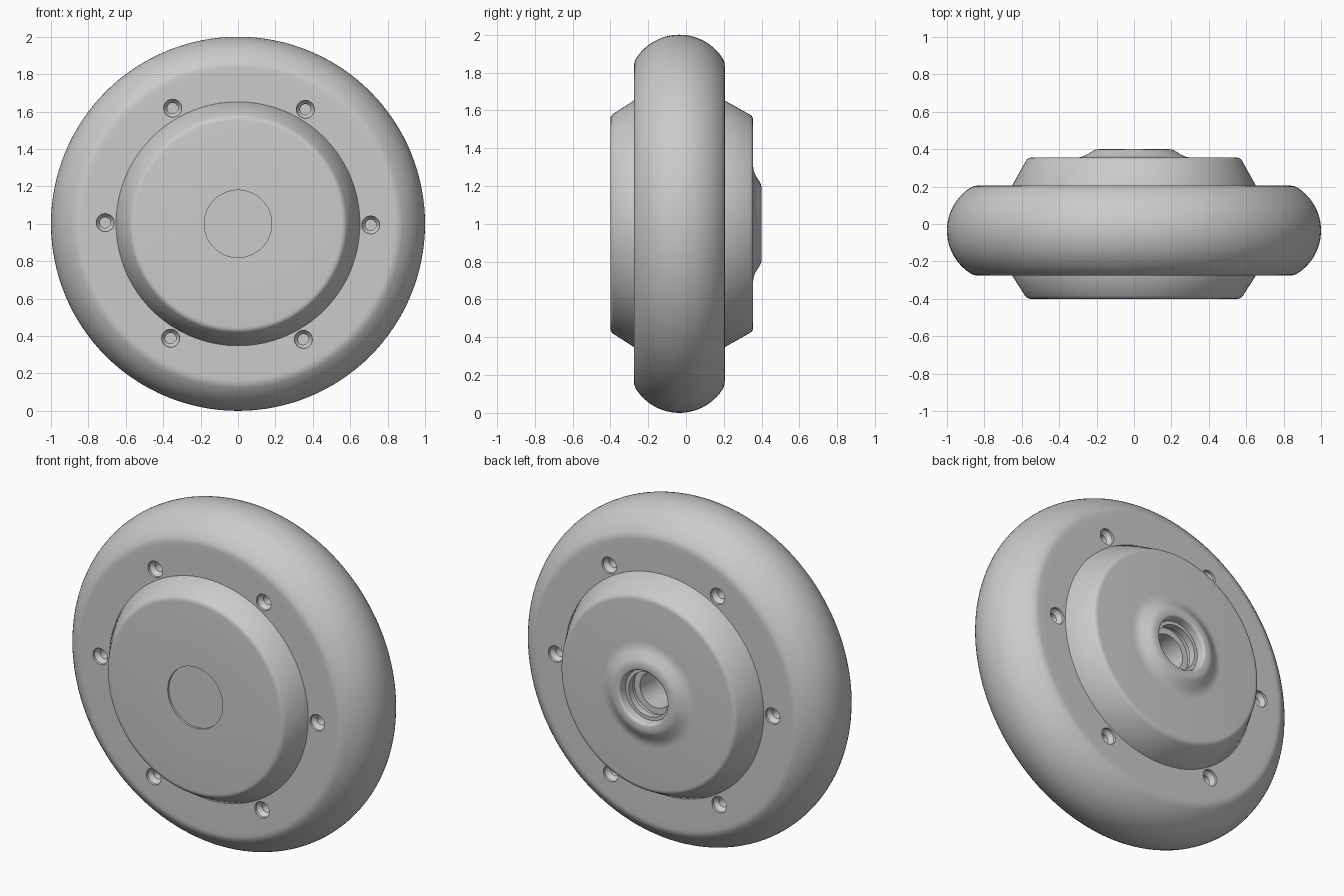
import bpy
import bmesh
import math
from mathutils import Matrix, Vector

if "Cube" in bpy.data.objects:
    bpy.data.objects.remove(bpy.data.objects["Cube"], do_unlink=True)

grey = bpy.data.materials.new("plain grey")
grey.use_nodes = True
colour = (0.6, 0.6, 0.6, 1)
grey.diffuse_color = colour
grey.node_tree.nodes["Principled BSDF"].inputs["Base Color"].default_value = colour

AXLE = Vector((0, 0, 1))


def fillet(a, corner, b, size, steps=4):
    """Rounded corner points between two profile segments."""
    a, c, b = Vector(a), Vector(corner), Vector(b)
    p, q = c + (a - c).normalized() * size, c + (b - c).normalized() * size
    ts = [i / steps for i in range(steps + 1)]
    return [tuple(p * (1 - t) ** 2 + c * 2 * t * (1 - t) + q * t * t) for t in ts]


def add_lathe(bm, profile, centre, segments, closed=False):
    """Turn (radius, y) points about an axis parallel to y."""
    rings = []
    for r, y in profile:
        if r == 0:
            rings.append([bm.verts.new(centre + Vector((0, y, 0)))] * segments)
            continue
        angles = [math.tau * i / segments for i in range(segments)]
        rings.append([bm.verts.new(centre + Vector((r * math.cos(a), y, r * math.sin(a))))
                      for a in angles])
    pairs = list(zip(rings, rings[1:]))
    if closed:
        pairs.append((rings[-1], rings[0]))
    for a, b in pairs:
        for i in range(segments):
            j = (i + 1) % segments
            bm.faces.new(dict.fromkeys((a[i], a[j], b[j], b[i])))


def finish(name, bm):
    bmesh.ops.recalc_face_normals(bm, faces=bm.faces)
    mesh = bpy.data.meshes.new(name)
    bm.to_mesh(mesh)
    bm.free()
    obj = bpy.data.objects.new(name, mesh)
    bpy.context.collection.objects.link(obj)
    mesh.materials.append(grey)
    return obj


def smooth(obj, degrees=35):
    bpy.ops.object.select_all(action="DESELECT")
    obj.select_set(True)
    bpy.context.view_layer.objects.active = obj
    bpy.ops.object.shade_smooth_by_angle(angle=math.radians(degrees))


def lathe(name, profile, closed=False):
    bm = bmesh.new()
    add_lathe(bm, profile, AXLE, 128, closed)
    obj = finish(name, bm)
    smooth(obj)
    return obj


# Tyre: flat side walls and a round tread
FRONT, BACK = -0.275, 0.205
MID, HALF = (FRONT + BACK) / 2, (BACK - FRONT) / 2
tread = []
for i in range(25):
    t = math.radians(-62 + 124 * i / 24)
    tread.append((0.728 + 0.272 * math.cos(t), MID + HALF * math.sin(t) / math.sin(math.radians(62))))
wall = 0.8
tyre = ([(wall, FRONT)] + fillet((wall, FRONT), (tread[0][0], FRONT), tread[1], 0.02)
        + tread[1:-1] + fillet(tread[-2], (tread[-1][0], BACK), (wall, BACK), 0.02)
        + [(wall, BACK)])
lathe("tyre", tyre, closed=True)

# Rim disc with countersunk bolt holes on both sides
rim = lathe("rim", [(0.5, FRONT), (wall, FRONT), (wall, BACK), (0.5, BACK)], closed=True)
bm = bmesh.new()
for k in range(6):
    a = math.radians(60 * k - 0.5)
    place = AXLE + 0.71 * Vector((math.cos(a), 0, math.sin(a)))
    for face, inward in ((FRONT, 1), (BACK, -1)):
        hole = [(0, -0.02), (0.048, -0.02), (0.048, 0.015), (0.029, 0.04), (0.029, 0.09), (0, 0.09)]
        add_lathe(bm, [(r, face + inward * d) for r, d in hole], place, 24)
cutter = finish("bolt_hole_cutter", bm)
cutter.hide_render = True
cut = rim.modifiers.new("bolt holes", "BOOLEAN")
cut.operation = "DIFFERENCE"
cut.solver = "EXACT"
cut.object = cutter
bpy.context.view_layer.objects.active = rim
bpy.ops.object.modifier_apply(modifier=cut.name)
bpy.data.objects.remove(cutter, do_unlink=True)
smooth(rim, 30)

# Front hub cover with a shallow round recess
NOSE = -0.4
recess = 0.18
cover = ([(0.5, FRONT + 0.05), (0.652, FRONT + 0.001), (0.652, FRONT)]
         + fillet((0.652, FRONT), (0.572, NOSE), (recess, NOSE), 0.02)
         + [(recess, NOSE), (recess, NOSE + 0.012), (0, NOSE + 0.012)])
lathe("front_hub_cover", cover)

# Back hub cover flaring into a raised boss with a stepped axle socket
TAIL = 0.355
flare = fillet((0.5, TAIL), (0.28, TAIL), (0.2, 0.4), 0.03)
cover = ([(0.5, BACK - 0.05), (0.652, BACK - 0.001), (0.652, BACK)]
         + fillet((0.652, BACK), (0.568, TAIL), (0.3, TAIL), 0.02)
         + flare
         + fillet(flare[-1], (0.205, 0.4), (0.155, 0.4), 0.02)
         + fillet((0.2, 0.4), (0.155, 0.4), (0.15, 0.3), 0.015)
         + [(0.15, 0.35), (0.13, 0.35), (0.13, 0.31), (0.142, 0.31), (0.142, 0.28),
            (0.105, 0.28), (0.105, 0.08), (0, 0.08)])
lathe("back_hub_cover", cover)
